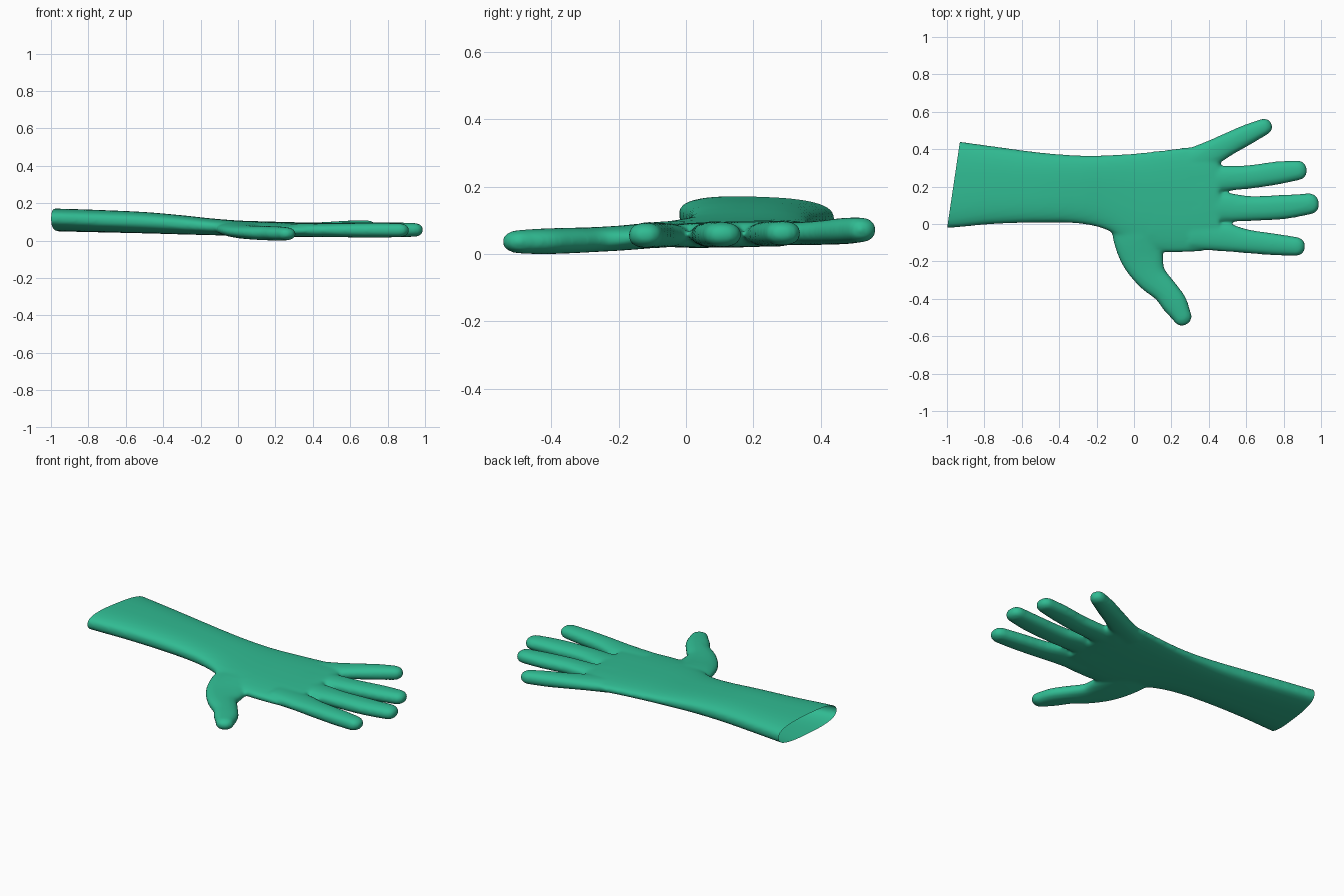
import bpy, bmesh, math
from mathutils import Vector

if "Cube" in bpy.data.objects:
    bpy.data.objects.remove(bpy.data.objects["Cube"])

SEG = 40


def spline(rows, n=6):
    """Catmull-Rom resampling of rows of numbers."""
    out = []
    for i in range(len(rows) - 1):
        a, b, c, d = (rows[max(0, min(len(rows) - 1, i + k))] for k in (-1, 0, 1, 2))
        for s in range(n):
            t = s / n
            out.append([0.5 * (2 * q + (r - p) * t + (2 * p - 5 * q + 4 * r - u) * t * t
                               + (3 * q - p - 3 * r + u) * t ** 3)
                        for p, q, r, u in zip(a, b, c, d)])
    out.append(list(rows[-1]))
    return out


def loft(bm, rows, power=2.3, side=None, tip=0.0):
    """Skin rings (x, y, z, half width, half height, slope); tip = rounded end length."""
    rows = spline(rows)
    stations = []
    for i, r in enumerate(rows):
        a, b = rows[max(i - 1, 0)], rows[min(i + 1, len(rows) - 1)]
        t = Vector((b[0] - a[0], b[1] - a[1], 0)).normalized()
        s = side or Vector((-t.y, t.x, 0))
        stations.append((Vector(r[:3]), s, r[3], r[4], r[5]))
    if tip:
        c, s, w, h, k = stations[-1]
        for j in range(1, 8):
            ang = j / 8 * math.pi / 2
            f = math.cos(ang) ** 0.9
            stations.append((c + t * tip * math.sin(ang), s, w * f, h * f, k))
    rings = []
    for c, s, w, h, k in stations:
        ring = []
        for j in range(SEG):
            a = 2 * math.pi * j / SEG
            u = math.copysign(abs(math.cos(a)) ** (2 / power), math.cos(a)) * w
            v = math.copysign(abs(math.sin(a)) ** (2 / power), math.sin(a)) * h
            ring.append(bm.verts.new(c + s * u + Vector((0, 0, v + k * u))))
        rings.append(ring)
    for p, q in zip(rings, rings[1:]):
        for j in range(SEG):
            bm.faces.new((p[j], p[(j + 1) % SEG], q[(j + 1) % SEG], q[j]))
    bm.faces.new(rings[0][::-1])
    bm.faces.new(rings[-1])


bm = bmesh.new()

# Sleeve and palm: x, y min, y max, z min, z max, cross slope
palm = [(-1.08, -0.025, 0.46, 0.057, 0.176, -0.03),
        (-0.95, -0.018, 0.443, 0.055, 0.174, -0.03),
        (-0.75, 0.0, 0.415, 0.05, 0.168, -0.025),
        (-0.50, 0.008, 0.382, 0.044, 0.157, -0.02),
        (-0.30, 0.003, 0.367, 0.038, 0.14, -0.01),
        (-0.15, -0.03, 0.368, 0.034, 0.124, 0.0),
        (0.0, -0.11, 0.377, 0.03, 0.112, 0.01),
        (0.15, -0.15, 0.393, 0.026, 0.106, 0.02),
        (0.30, -0.15, 0.412, 0.024, 0.102, 0.02),
        (0.40, -0.14, 0.415, 0.024, 0.10, 0.02),
        (0.455, -0.13, 0.34, 0.028, 0.096, 0.02)]
loft(bm, [(x, (a + b) / 2, (c + d) / 2, (b - a) / 2, (d - c) / 2, k)
          for x, a, b, c, d, k in palm], power=2.7, side=Vector((0, 1, 0)))

# Four fingers: x, y, z, half width, half height, slope
fingers = [
    [(0.30, -0.06, 0.06, 0.075, 0.036, 0), (0.47, -0.069, 0.06, 0.077, 0.036, 0),
     (0.60, -0.092, 0.06, 0.064, 0.038, 0), (0.75, -0.109, 0.06, 0.058, 0.039, 0),
     (0.865, -0.12, 0.06, 0.051, 0.037, 0)],
    [(0.30, 0.09, 0.062, 0.07, 0.036, 0), (0.48, 0.09, 0.062, 0.077, 0.036, 0),
     (0.62, 0.083, 0.062, 0.067, 0.039, 0), (0.80, 0.091, 0.062, 0.065, 0.039, 0),
     (0.94, 0.108, 0.062, 0.056, 0.037, 0)],
    [(0.30, 0.225, 0.063, 0.07, 0.036, 0), (0.48, 0.243, 0.063, 0.068, 0.036, 0),
     (0.62, 0.252, 0.064, 0.063, 0.038, 0), (0.76, 0.272, 0.065, 0.062, 0.038, 0),
     (0.875, 0.287, 0.066, 0.053, 0.036, 0)],
    [(0.28, 0.32, 0.064, 0.075, 0.034, 0), (0.40, 0.372, 0.066, 0.07, 0.035, 0),
     (0.50, 0.425, 0.069, 0.061, 0.037, 0), (0.60, 0.475, 0.073, 0.055, 0.039, 0),
     (0.69, 0.517, 0.076, 0.045, 0.037, 0)]]
for rows in fingers:
    loft(bm, rows, tip=0.05)

# Thumb
loft(bm, [(0.0, 0.04, 0.072, 0.13, 0.035, 0), (0.015, -0.08, 0.062, 0.125, 0.038, 0),
          (0.048, -0.19, 0.052, 0.112, 0.037, 0), (0.092, -0.28, 0.047, 0.085, 0.037, 0),
          (0.165, -0.355, 0.044, 0.069, 0.038, 0), (0.217, -0.425, 0.042, 0.068, 0.038, 0),
          (0.255, -0.49, 0.041, 0.052, 0.035, 0)], tip=0.055)

bmesh.ops.recalc_face_normals(bm, faces=bm.faces)
mesh = bpy.data.meshes.new("glove")
bm.to_mesh(mesh)
bm.free()
glove = bpy.data.objects.new("glove", mesh)
bpy.context.collection.objects.link(glove)
bpy.context.view_layer.objects.active = glove
glove.select_set(True)

# Fuse the parts into one skin and soften the webs between fingers
rem = glove.modifiers.new("fuse", 'REMESH')
rem.mode = 'VOXEL'
rem.voxel_size = 0.009
smo = glove.modifiers.new("soften", 'SMOOTH')
smo.factor = 0.5
smo.iterations = 10
for name in ("fuse", "soften"):
    bpy.ops.object.modifier_apply(modifier=name)

# Cut the slanted open cuff and rest the glove on the ground
bm = bmesh.new()
bm.from_mesh(glove.data)
bmesh.ops.bisect_plane(bm, geom=bm.verts[:] + bm.edges[:] + bm.faces[:], dist=1e-5,
                       plane_co=(-0.998, -0.015, 0.1),
                       plane_no=Vector((0.46, -0.068, 0)).normalized(), clear_inner=True)
low = min(v.co.z for v in bm.verts)
bmesh.ops.translate(bm, verts=bm.verts, vec=(0, 0, -low))
bm.to_mesh(glove.data)
bm.free()

mat = bpy.data.materials.new("green_rubber")
mat.diffuse_color = (0.03, 0.5, 0.29, 1)
mat.use_nodes = True
mat.node_tree.nodes["Principled BSDF"].inputs["Base Color"].default_value = mat.diffuse_color
glove.data.materials.clear()
glove.data.materials.append(mat)
bpy.ops.object.shade_smooth()
